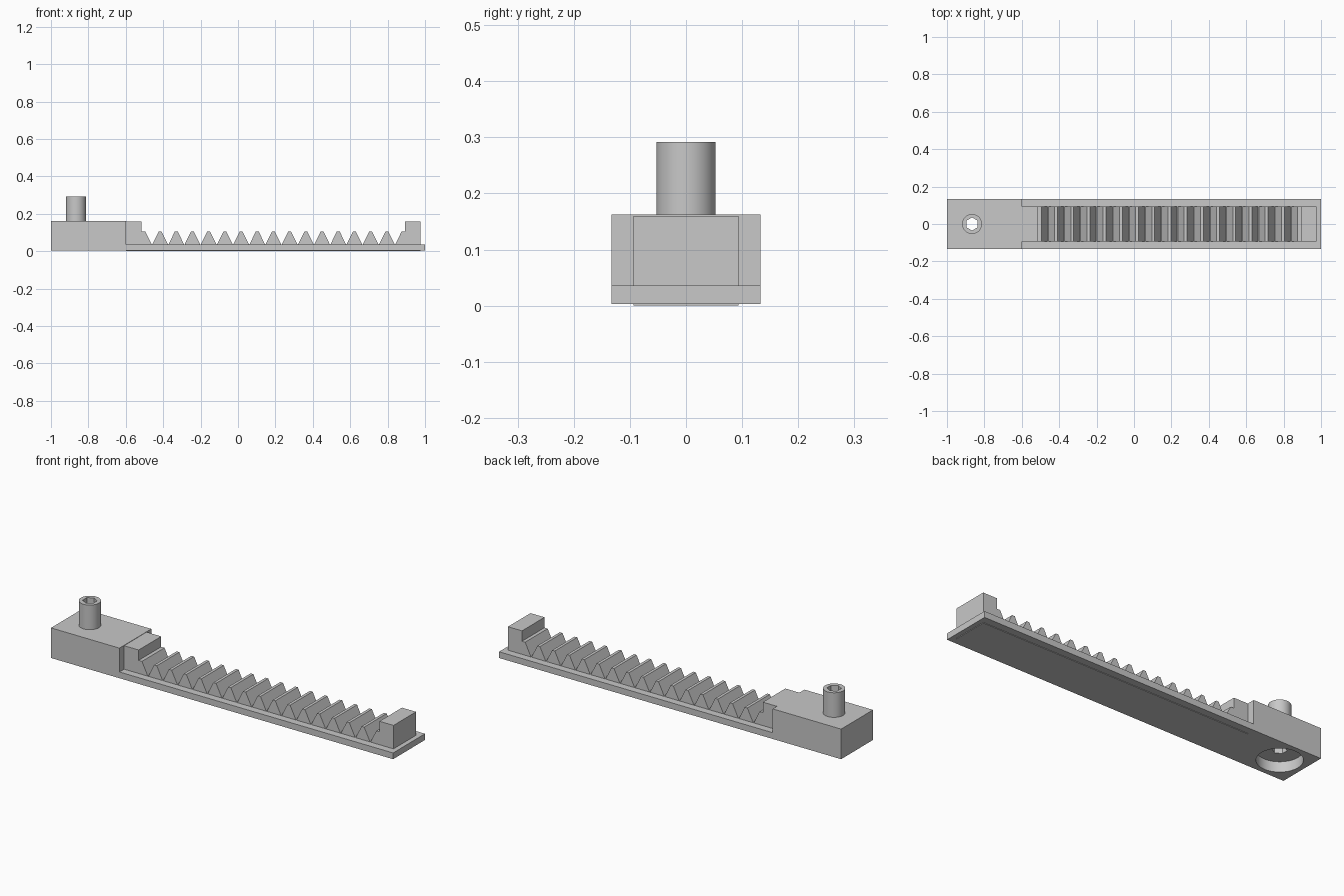
import bpy
import bmesh

default_cube = bpy.data.objects.get("Cube")
if default_cube:
    bpy.data.objects.remove(default_cube, do_unlink=True)

grey = bpy.data.materials.new("light grey")
grey.use_nodes = True
colour = (0.58, 0.58, 0.58, 1)
grey.diffuse_color = colour
grey.node_tree.nodes["Principled BSDF"].inputs["Base Color"].default_value = colour


def finish(name, bm):
    bmesh.ops.recalc_face_normals(bm, faces=bm.faces)
    mesh = bpy.data.meshes.new(name)
    bm.to_mesh(mesh)
    bm.free()
    mesh.materials.append(grey)
    obj = bpy.data.objects.new(name, mesh)
    bpy.context.collection.objects.link(obj)
    return obj


def extrude_profile(name, points, half_width):
    """Side profile in x and z, extruded across y."""
    bm = bmesh.new()
    face = bm.faces.new([bm.verts.new((x, -half_width, z)) for x, z in points])
    new = bmesh.ops.extrude_face_region(bm, geom=[face])["geom"]
    verts = [v for v in new if isinstance(v, bmesh.types.BMVert)]
    bmesh.ops.translate(bm, verts=verts, vec=(0, 2 * half_width, 0))
    return finish(name, bm)


def cylinder(name, radius, low, high, x, sides):
    bm = bmesh.new()
    bmesh.ops.create_cone(bm, cap_ends=True, segments=sides, radius1=radius,
                          radius2=radius, depth=high - low)
    bmesh.ops.translate(bm, verts=bm.verts, vec=(x, 0, (low + high) / 2))
    return finish(name, bm)


def combine(target, tool, operation):
    tool.hide_render = True
    mod = target.modifiers.new(operation.lower(), "BOOLEAN")
    mod.operation, mod.solver, mod.object = operation, "EXACT", tool
    bpy.context.view_layer.objects.active = target
    bpy.ops.object.modifier_apply(modifier=mod.name)
    bpy.data.objects.remove(tool, do_unlink=True)


# Mounting block with the long thin base plate
bottom, plate_top, block_top, step_x = 0.003, 0.036, 0.162, -0.6
body = extrude_profile("block_and_base_plate", [
    (-1, bottom), (1, bottom), (1, plate_top),
    (step_x, plate_top), (step_x, block_top), (-1, block_top)], 0.133)

# Hollow post, with a round recess underneath and a hexagonal bore
post_x = -0.866
combine(body, cylinder("post", 0.053, 0.12, 0.292, post_x, 48), "UNION")
combine(body, cylinder("recess", 0.108, -0.05, 0.057, post_x, 64), "DIFFERENCE")
bore = cylinder("bore", 0.035, -0.1, 0.4, post_x, 6)
combine(body, bore, "DIFFERENCE")

# Toothed rack between two end stops
pitch, first_valley, teeth = 0.0866, -0.46, 16
crest, root = 0.105, 0.037
half_root, flank = 0.002, 0.0335
stop_top, rack_end = 0.16, 0.975
outline = [(step_x, 0), (step_x, stop_top), (-0.515, stop_top), (-0.515, crest)]
for i in range(teeth):
    x = first_valley + i * pitch
    outline += [(x - half_root - flank, crest), (x - half_root, root),
                (x + half_root, root), (x + half_root + flank, crest)]
outline += [(0.893, crest), (0.893, stop_top), (rack_end, stop_top), (rack_end, 0)]
rack = extrude_profile("toothed_rack", outline, 0.094)

# Smooth the round walls, keep the rest sharp
bpy.ops.object.select_all(action="DESELECT")
body.select_set(True)
bpy.context.view_layer.objects.active = body
bpy.ops.object.shade_smooth_by_angle(angle=0.5)
